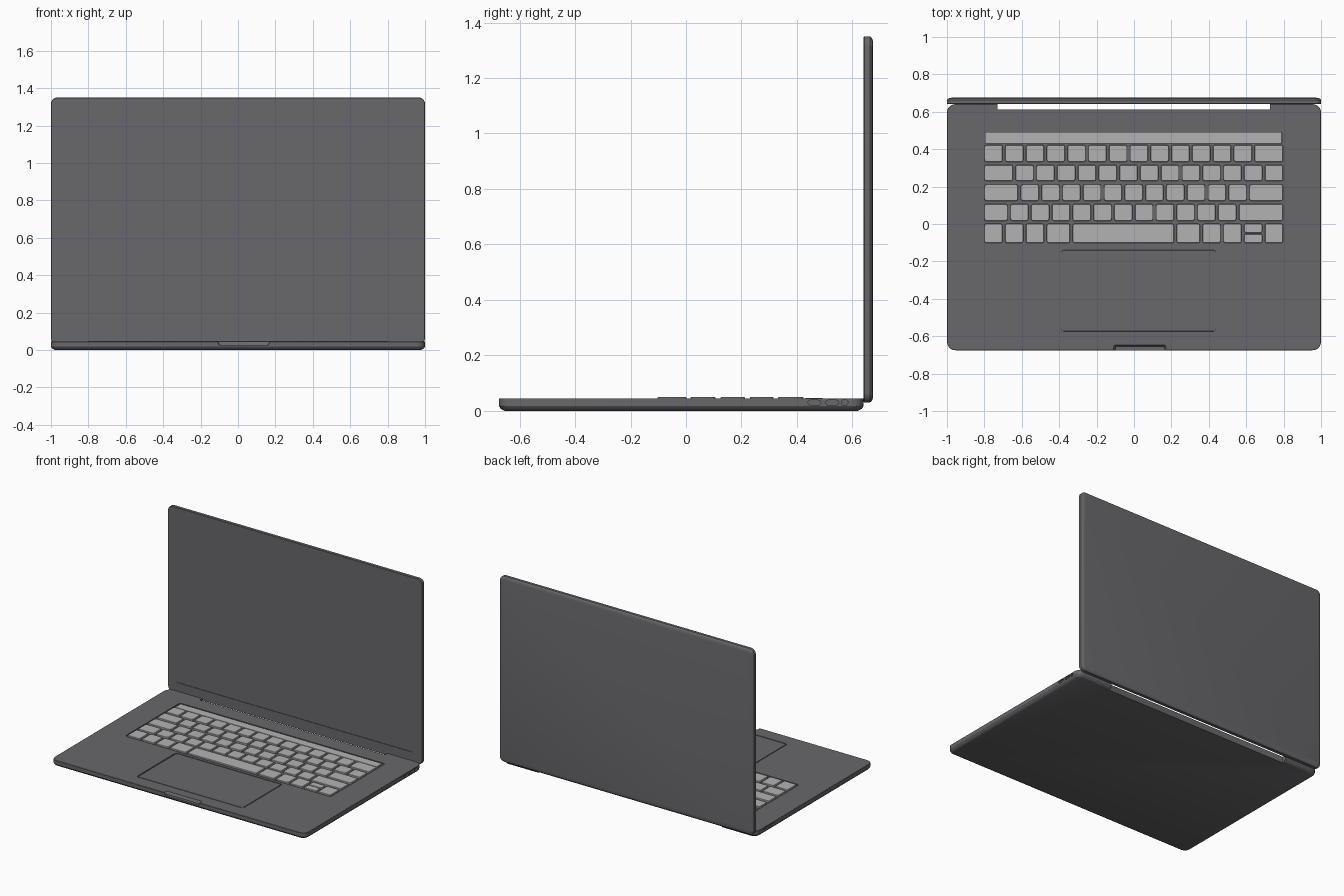
import bpy, bmesh, math

if "Cube" in bpy.data.objects:
    bpy.data.objects.remove(bpy.data.objects["Cube"])

XY = lambda a, b, c: (a, b, c)      # slab stacked along z
XZ = lambda a, b, c: (a, c, b)      # slab stacked along y
YZ = lambda a, b, c: (c, a, b)      # slab stacked along x


def material(name, rgb):
    m = bpy.data.materials.new(name)
    m.diffuse_color = (*rgb, 1)
    m.use_nodes = True
    m.node_tree.nodes["Principled BSDF"].inputs["Base Color"].default_value = m.diffuse_color
    return m


BODY = material("dark_metal", (0.14, 0.14, 0.15))
KEY = material("key_grey", (0.45, 0.45, 0.45))


def slab(bm, a0, a1, b0, b1, r, layers, axes=XY, n=5):
    """Rounded rectangle stacked through (height, inset) layers and capped."""
    rings = []
    for h, d in layers:
        rr = max(r - d, r * 0.4)
        ring = []
        for i, (ca, cb) in enumerate([(a1 - d - rr, b1 - d - rr), (a0 + d + rr, b1 - d - rr),
                                      (a0 + d + rr, b0 + d + rr), (a1 - d - rr, b0 + d + rr)]):
            for k in range(n + 1):
                t = math.pi / 2 * (i + k / n)
                ring.append(bm.verts.new(axes(ca + rr * math.cos(t), cb + rr * math.sin(t), h)))
        rings.append(ring)
    faces = [bm.faces.new(rings[0]), bm.faces.new(rings[-1])]
    m = len(rings[0])
    for lo, hi in zip(rings, rings[1:]):
        for i in range(m):
            j = (i + 1) % m
            faces.append(bm.faces.new((lo[i], lo[j], hi[j], hi[i])))
    bmesh.ops.recalc_face_normals(bm, faces=faces)


def make(name, slabs, mat=BODY):
    bm = bmesh.new()
    for s in slabs:
        slab(bm, *s)
    me = bpy.data.meshes.new(name)
    bm.to_mesh(me)
    bm.free()
    ob = bpy.data.objects.new(name, me)
    bpy.context.collection.objects.link(ob)
    me.materials.append(mat)
    return ob


def finish(ob):
    bpy.ops.object.select_all(action='DESELECT')
    ob.select_set(True)
    bpy.context.view_layer.objects.active = ob
    bpy.ops.object.shade_smooth_by_angle(angle=math.radians(30))


def carve(ob, slabs):
    cutter = make(ob.name + "_cutter", slabs)
    cutter.hide_render = True
    mod = ob.modifiers.new("carve", 'BOOLEAN')
    mod.operation, mod.solver, mod.object = 'DIFFERENCE', 'EXACT', cutter
    bpy.context.view_layer.objects.active = ob
    bpy.ops.object.modifier_apply(modifier=mod.name)
    bpy.data.objects.remove(cutter)


# Base with keyboard well, trackpad recess, finger notch, hinge slot and ports
base = make("base", [(-1, 1, -0.675, 0.641, 0.045,
                      [(0, .02), (.007, .007), (.018, 0), (.0435, 0), (.045, .002)])])
cuts = [
    (-0.81, 0.807, -0.113, 0.503, 0.015, [(.037, 0), (.06, 0)]),
    (-0.394, 0.445, -0.58, -0.134, 0.018, [(.037, 0), (.06, 0)]),
    (-0.112, 0.174, -0.8, -0.643, 0.015, [(.027, .012), (.05, 0)]),
    (-0.73, 0.727, 0.613, 0.8, 0.002, [(-.05, 0), (.1, 0)]),
]
for x0, x1 in ((0.99, 1.05), (-1.05, -0.99)):
    for y0, y1 in ((0.44, 0.486), (0.504, 0.55)):
        cuts.append((y0, y1, 0.021, 0.038, 0.008, [(x0, 0), (x1, 0)], YZ))
cuts.append((0.56, 0.584, 0.0185, 0.0405, 0.0109, [(0.99, 0), (1.05, 0)], YZ))
carve(base, cuts)
finish(base)

# Trackpad plate
finish(make("trackpad", [(-0.388, 0.439, -0.574, -0.14, 0.014,
                          [(.036, 0), (.0435, 0), (.0445, .001)])]))

# Lid with recessed screen
lid = make("lid", [(-1, 1, 0.03, 1.35, 0.035,
                    [(.641, .002), (.643, 0), (.663, 0), (.670, .005), (.673, .012), (.675, .024)], XZ)])
carve(lid, [(-0.93, 0.926, 0.105, 1.296, 0.002, [(.6, 0), (.645, 0)], XZ)])
finish(lid)

# Keys: row widths in key units, with top and bottom edge of each row
U, GAP, LEFT = 0.1111, 0.014, -0.80
rows = [
    ([1] * 13 + [1.5], 0.423, 0.332),
    ([1.5] + [1] * 13, 0.316, 0.230),
    ([1.75] + [1] * 11 + [1.75], 0.212, 0.124),
    ([1.25] + [1] * 11 + [2.25], 0.107, 0.017),
    ([1, 1, 1, 1.25, 5, 1.25, 1, 1, 1, 1], 0.002, -0.102),
]
profile = [(.036, 0), (.0475, 0), (.049, .002)]
for r, (widths, top, bottom) in enumerate(rows):
    keys, x = [], LEFT
    for i, w in enumerate(widths):
        x1 = x + w * U - GAP
        if r == 4 and i == 8:       # half-height up and down arrows
            mid = (top + bottom) / 2
            keys.append((x, x1, mid + .003, top, 0.01, profile, XY, 3))
            keys.append((x, x1, bottom, mid - .003, 0.01, profile, XY, 3))
        else:
            keys.append((x, x1, bottom, top, 0.012, profile, XY, 3))
        x += w * U
    finish(make(f"key_row_{r + 1}", keys, KEY))

# Function strip above the keys
finish(make("function_strip", [(-0.797, 0.79, 0.43, 0.493, 0.006,
                                [(.036, 0), (.045, 0), (.046, .001)])], KEY))
